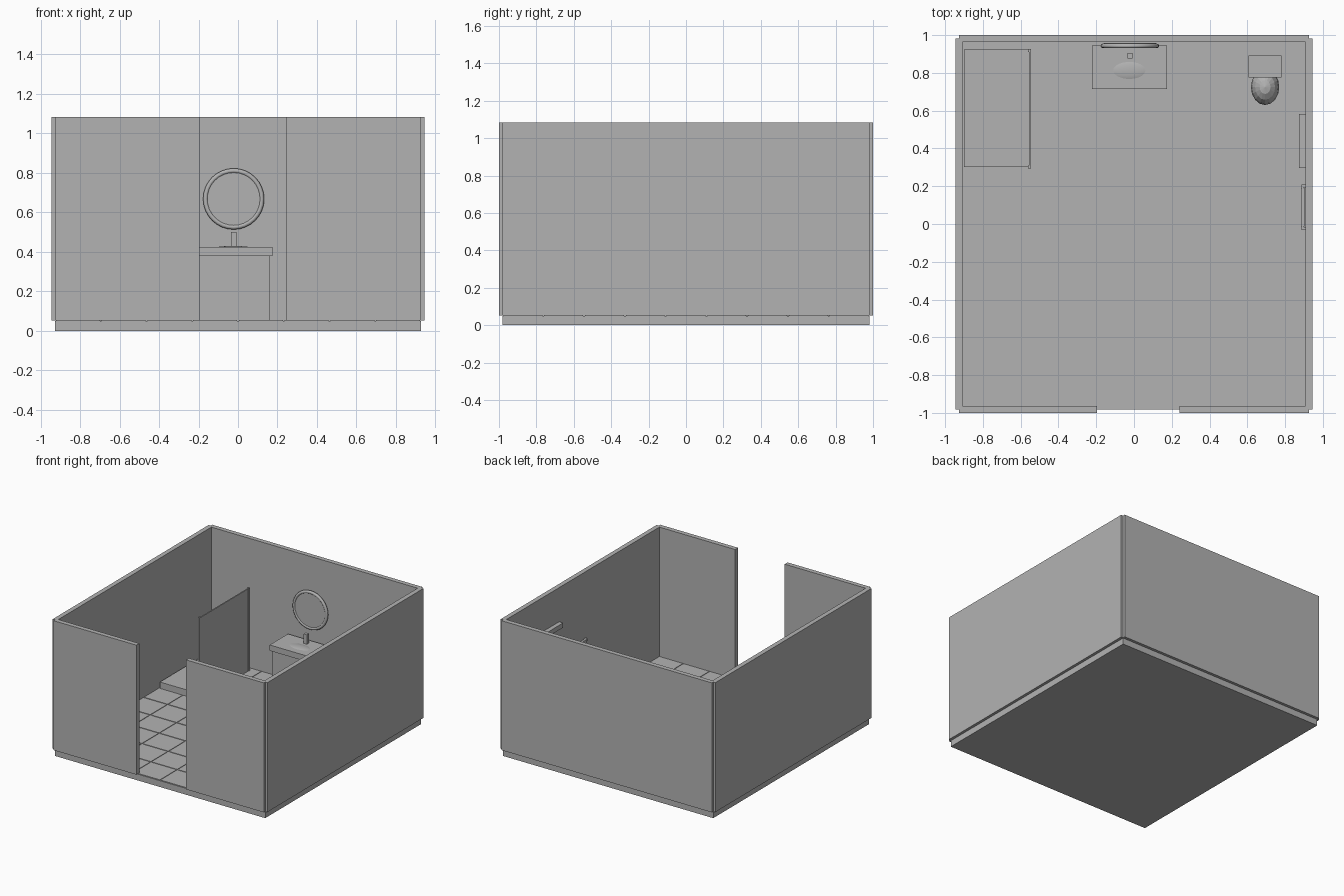
import bpy, math

if "Cube" in bpy.data.objects:
    bpy.data.objects.remove(bpy.data.objects["Cube"])

grey = bpy.data.materials.new("plain_grey")
grey.diffuse_color = (0.45, 0.45, 0.45, 1)
grey.use_nodes = True
grey.node_tree.nodes["Principled BSDF"].inputs["Base Color"].default_value = grey.diffuse_color


def finish(name, smooth=None):
    ob = bpy.context.object
    ob.name = name
    ob.data.materials.append(grey)
    bpy.ops.object.transform_apply(location=False, rotation=True, scale=True)
    if smooth:
        bpy.ops.object.shade_smooth_by_angle(angle=math.radians(smooth))
    return ob


def box(name, x0, x1, y0, y1, z0, z1):
    bpy.ops.mesh.primitive_cube_add(size=1, location=((x0 + x1) / 2, (y0 + y1) / 2, (z0 + z1) / 2))
    bpy.context.object.scale = (x1 - x0, y1 - y0, z1 - z0)
    return finish(name)


def ball(name, loc, scale, seg, rings, smooth=None):
    bpy.ops.mesh.primitive_uv_sphere_add(segments=seg, ring_count=rings, radius=1, location=loc)
    bpy.context.object.scale = scale
    return finish(name, smooth)


def rod(name, loc, radius, depth, rot, seg=16):
    bpy.ops.mesh.primitive_cylinder_add(vertices=seg, radius=radius, depth=depth, location=loc, rotation=rot)
    return finish(name, 40)


HX, HY = 0.927, 0.981      # half size of the floor slab
T = 0.0185                 # half wall thickness
Z0, Z1 = 0.053, 1.084      # wall bottom and top

# Floor slab and raised tiles
box("floor_slab", -HX, HX, -HY, HY, 0, 0.05)
NX, NY, GAP = 8, 9, 0.005
tx, ty = 2 * HX / NX, 2 * HY / NY
for i in range(NX):
    for j in range(NY):
        x, y = -HX + i * tx, -HY + j * ty
        box("floor_tile", x + GAP, x + tx - GAP, y + GAP, y + ty - GAP, 0.045, 0.054)

# Walls, with a door opening at the front
box("back_wall", -HX, HX, HY - T, HY + T, Z0, Z1)
box("left_wall", -HX - T, -HX + T, -HY, HY, Z0, Z1)
box("right_wall", HX - T, HX + T, -HY, HY, Z0, Z1)
box("front_wall_left", -HX, -0.195, -HY - T, -HY + T, Z0, Z1)
box("front_wall_right", 0.242, HX, -HY - T, -HY + T, Z0, Z1)

# Shower tray, screen and posts
box("shower_tray", -0.90, -0.556, 0.303, 0.923, 0.05, 0.105)
box("shower_screen", -0.556, -0.547, 0.303, 0.923, 0.054, 0.71)
for y in (0.303, 0.918):
    box("screen_post", -0.56, -0.544, y - 0.008, y + 0.008, 0.054, 0.715)

# Vanity, basin and tap
box("vanity_cabinet", -0.21, 0.162, 0.727, 0.945, 0.05, 0.378)
box("vanity_top", -0.222, 0.174, 0.715, 0.945, 0.378, 0.424)
ball("basin", (-0.025, 0.813, 0.41), (0.12, 0.063, 0.02), 32, 12, 40)
box("tap", -0.035, -0.008, 0.877, 0.905, 0.424, 0.50)

# Round mirror with a ring frame
side = (math.pi / 2, 0, 0)
rod("mirror_glass", (-0.022, 0.947, 0.668), 0.138, 0.02, side, 32)
bpy.ops.mesh.primitive_torus_add(major_radius=0.143, minor_radius=0.012, major_segments=32,
                                 minor_segments=8, location=(-0.022, 0.943, 0.668), rotation=side)
finish("mirror_frame", 50)

# Toilet
box("toilet_tank", 0.607, 0.78, 0.776, 0.892, 0.15, 0.37)
ball("toilet_bowl", (0.694, 0.725, 0.15), (0.075, 0.095, 0.098), 16, 8)

# Shelf and towel rail on the right wall
box("wall_shelf", 0.874, 0.91, 0.297, 0.583, 0.775, 0.812)
rod("towel_rail", (0.893, 0.089, 0.55), 0.007, 0.242, side)
for y in (-0.024, 0.202):
    box("rail_bracket", 0.888, 0.91, y - 0.008, y + 0.008, 0.542, 0.558)
box("towel", 0.884, 0.902, -0.012, 0.19, 0.34, 0.558)
